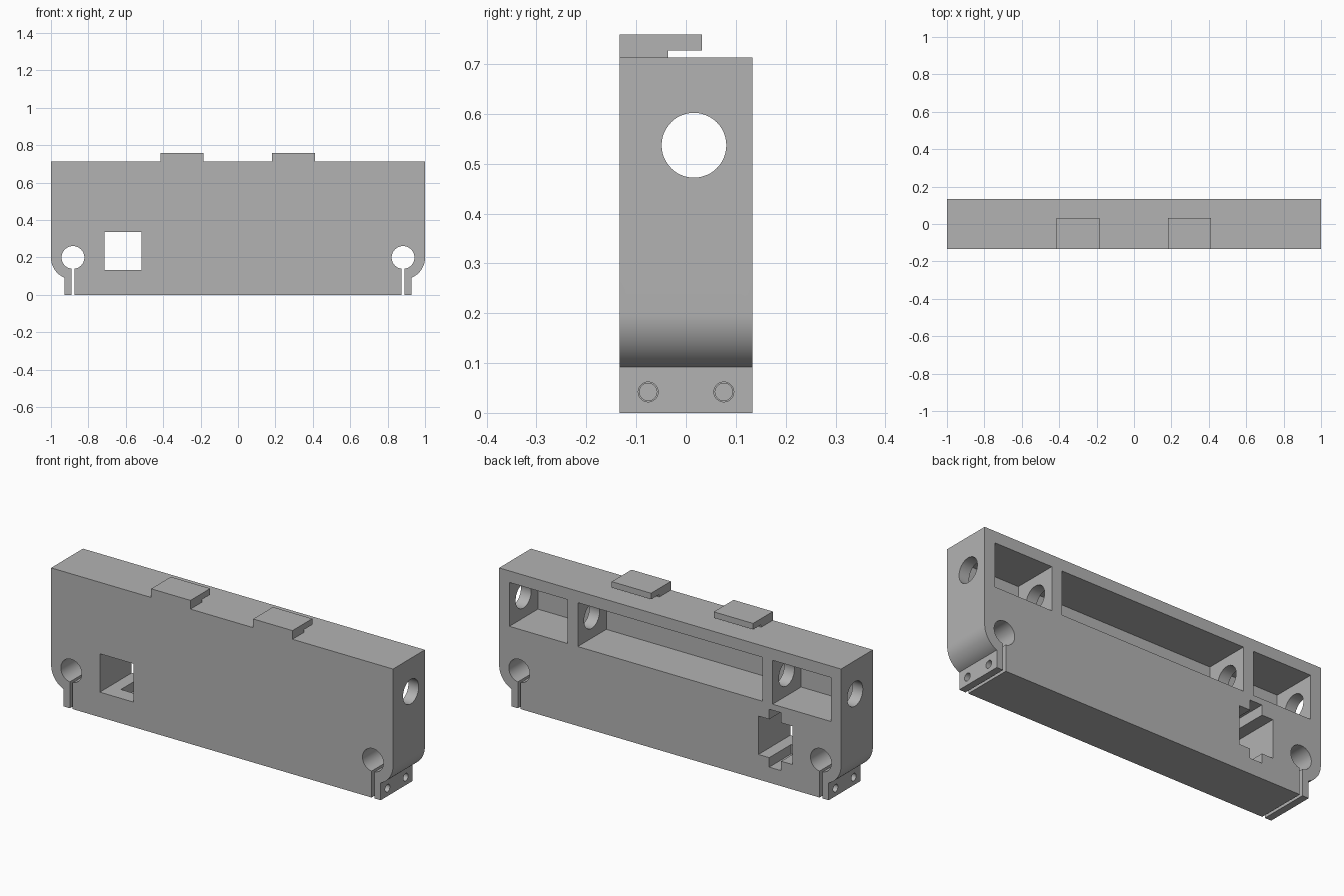
import bpy, bmesh, math
from mathutils import Matrix, Vector

old = bpy.data.objects.get("Cube")
if old:
    bpy.data.objects.remove(old, do_unlink=True)

grey = bpy.data.materials.new("plain grey")
grey.use_nodes = True
grey.diffuse_color = (0.45, 0.45, 0.45, 1)
grey.node_tree.nodes["Principled BSDF"].inputs["Base Color"].default_value = grey.diffuse_color

FRONT, BACK, TOP = -0.133, 0.133, 0.713


def make_object(name, bm):
    bmesh.ops.recalc_face_normals(bm, faces=bm.faces)
    mesh = bpy.data.meshes.new(name)
    bm.to_mesh(mesh)
    bm.free()
    mesh.materials.append(grey)
    obj = bpy.data.objects.new(name, mesh)
    bpy.context.collection.objects.link(obj)
    return obj


def prism(name, points, to_3d, direction):
    """Extrude a closed 2D outline."""
    bm = bmesh.new()
    face = bm.faces.new([bm.verts.new(to_3d(*p)) for p in points])
    ext = bmesh.ops.extrude_face_region(bm, geom=[face])
    verts = [v for v in ext["geom"] if isinstance(v, bmesh.types.BMVert)]
    bmesh.ops.translate(bm, verts=verts, vec=direction)
    return make_object(name, bm)


def box(name, x, y, z):
    bm = bmesh.new()
    lo, hi = Vector((x[0], y[0], z[0])), Vector((x[1], y[1], z[1]))
    bmesh.ops.create_cube(bm, size=1, matrix=Matrix.Translation((lo + hi) / 2)
                          @ Matrix.Diagonal((*(hi - lo), 1)))
    return make_object(name, bm)


def rod(name, x, y, z, radius, segments):
    """Cylinder lying along the x axis."""
    bm = bmesh.new()
    place = Matrix.Translation(((x[0] + x[1]) / 2, y, z)) @ Matrix.Rotation(math.pi / 2, 4, 'Y')
    bmesh.ops.create_cone(bm, cap_ends=True, segments=segments, radius1=radius,
                          radius2=radius, depth=abs(x[1] - x[0]), matrix=place)
    return make_object(name, bm)


def cut(target, cutter):
    cutter.hide_render = True
    mod = target.modifiers.new("cut", 'BOOLEAN')
    mod.operation, mod.solver, mod.object = 'DIFFERENCE', 'EXACT', cutter
    bpy.context.view_layer.objects.active = target
    bpy.ops.object.modifier_apply(modifier=mod.name)
    bpy.data.objects.remove(cutter, do_unlink=True)


def arc(cx, cz, r, start, end, steps):
    angles = [start + (end - start) * i / steps for i in range(steps + 1)]
    return [(cx + r * math.cos(a), cz + r * math.sin(a)) for a in angles]


# Body outline with a slotted rod clamp at each lower corner
cx, cz, bore, slot, tab = 0.8825, 0.2, 0.061, 0.008, 0.928
outer = 1 - cx
gap = math.asin(slot / bore)
down = -math.pi / 2
half = [(cx - slot, 0)]
half += arc(cx, cz, bore, down - gap, down - 2 * math.pi + gap, 40)
half += [(cx + slot, 0), (tab, 0)]
half += arc(cx, cz, outer, -math.acos((tab - cx) / outer), 0, 16)
half += [(1, TOP)]
outline = half + [(-x, z) for x, z in reversed(half)]
body = prism("clamp_body", outline, lambda x, z: (x, FRONT, z), (0, BACK - FRONT, 0))

# Pockets open to the back
for x in ((-0.94, -0.60), (-0.54, 0.54), (0.60, 0.94)):
    cut(body, box("pocket_cutter", x, (-0.105, 0.2), (0.42, 0.652)))

# Long bore through both ends
cut(body, rod("bore_cutter", (-1.1, 1.1), 0.016, 0.537, 0.065, 48))

# Square socket with latch notches toward the back
cut(body, box("socket_cutter", (-0.715, -0.517), (-0.2, 0.2), (0.132, 0.335)))
cut(body, box("notch_cutter", (-0.65, -0.58), (-0.05, 0.2), (0.082, 0.388)))

# Clamp screw holes: clearance in the tab, narrower blind hole in the body
for side in (-1, 1):
    for y in (-0.076, 0.076):
        cut(body, rod("tab_hole_cutter", (side * cx, side), y, 0.042, 0.02, 24))
        cut(body, rod("screw_hole_cutter", (side * 0.72, side * cx), y, 0.042, 0.0175, 24))

# Hooked clips on top
hook = [(FRONT, TOP), (-0.036, TOP), (-0.036, 0.727), (0.032, 0.727), (0.032, 0.759), (FRONT, 0.759)]
for name, x in (("right_clip", -0.415), ("left_clip", 0.182)):
    prism(name, hook, lambda y, z: (x, y, z), (0.23, 0, 0))

# Smooth the round walls, keep edges sharp
bpy.ops.object.select_all(action='DESELECT')
body.select_set(True)
bpy.context.view_layer.objects.active = body
bpy.ops.object.shade_smooth_by_angle(angle=math.radians(30))
